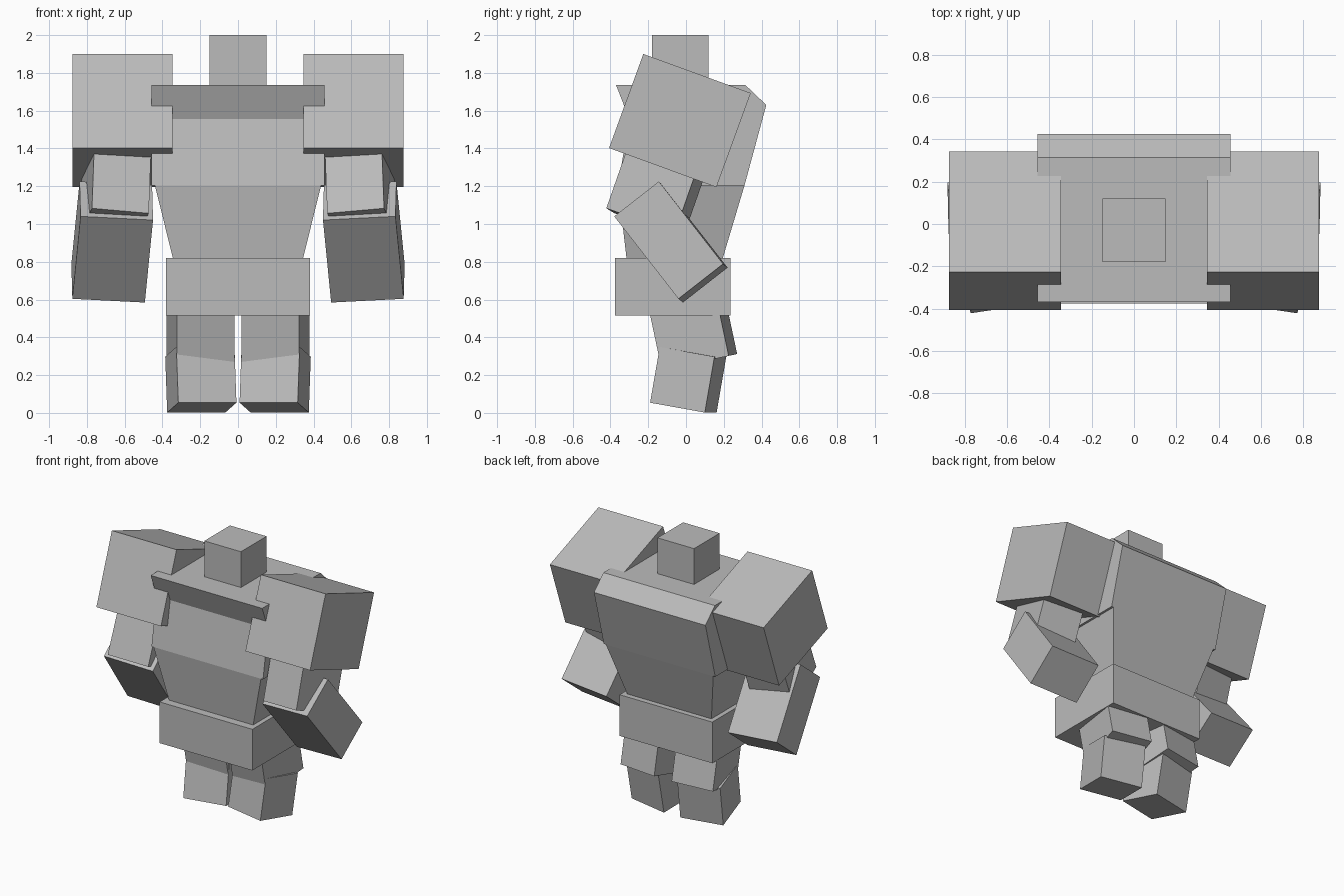
import bpy, bmesh, math
from mathutils import Matrix, Vector

cube = bpy.data.objects.get("Cube")
if cube:
    bpy.data.objects.remove(cube, do_unlink=True)

grey = bpy.data.materials.new("plain_grey")
grey.use_nodes = True
COLOUR = (0.5, 0.5, 0.5, 1)
grey.diffuse_color = COLOUR
grey.node_tree.nodes["Principled BSDF"].inputs["Base Color"].default_value = COLOUR


def finish(name, bm):
    bmesh.ops.recalc_face_normals(bm, faces=bm.faces)
    mesh = bpy.data.meshes.new(name)
    bm.to_mesh(mesh)
    bm.free()
    mesh.materials.append(grey)
    bpy.context.collection.objects.link(bpy.data.objects.new(name, mesh))


def block(name, lo, hi):
    """Upright box between two opposite corners."""
    lo, hi = Vector(lo), Vector(hi)
    bm = bmesh.new()
    bmesh.ops.create_cube(bm, size=1, matrix=Matrix.Translation((lo + hi) / 2)
                          @ Matrix.Diagonal((*(hi - lo), 1)))
    finish(name, bm)


def limb(name, size, turns, corner, at):
    """Tilted box with one local corner (signs) pinned at a point, on both sides."""
    rot = Matrix.Identity(4)
    for axis, deg in turns:
        rot = rot @ Matrix.Rotation(math.radians(deg), 4, axis)
    pin = Vector([c * s / 2 for c, s in zip(corner, size)])
    place = Matrix.Translation(at) @ rot @ Matrix.Translation(-pin) @ Matrix.Diagonal((*size, 1))
    for side, sign in (("left", 1), ("right", -1)):
        bm = bmesh.new()
        bmesh.ops.create_cube(bm, size=1, matrix=place)
        for v in bm.verts:
            v.co.x *= sign
        finish(f"{side}_{name}", bm)


def prism(name, profile, half_width):
    """Side profile (y, z) extruded across x."""
    bm = bmesh.new()
    face = bm.faces.new([bm.verts.new((-half_width, y, z)) for y, z in profile])
    new = bmesh.ops.extrude_face_region(bm, geom=[face])["geom"]
    bmesh.ops.translate(bm, vec=(2 * half_width, 0, 0),
                        verts=[v for v in new if isinstance(v, bmesh.types.BMVert)])
    finish(name, bm)


def taper(name, bottom, top):
    """Tapered block; each end is (half width, front y, back y, z)."""
    bm = bmesh.new()
    verts = [bm.verts.new((x, y, z)) for w, f, b, z in (bottom, top)
             for x in (-w, w) for y in (f, b)]
    bmesh.ops.convex_hull(bm, input=verts)
    bmesh.ops.dissolve_limit(bm, angle_limit=0.02, verts=bm.verts, edges=bm.edges)
    finish(name, bm)


# Trunk
block("head", (-0.15, -0.18, 1.7), (0.15, 0.12, 2.0))
prism("chest", [(-0.37, 1.735), (-0.30, 1.555), (-0.36, 1.205),
                (0.31, 1.205), (0.425, 1.63), (0.315, 1.735)], 0.457)
taper("abdomen", (0.345, -0.315, 0.195, 0.82), (0.44, -0.36, 0.31, 1.205))
block("hips", (-0.38, -0.375, 0.515), (0.38, 0.235, 0.82))

# Arms
limb("shoulder", (0.53, 0.605, 0.53), [("X", -20)], (1, -1, 1), (0.876, -0.226, 1.9))
limb("upper_arm", (0.305, 0.39, 0.45), [("X", -19), ("Z", -9.5), ("Y", -2)],
     (1, -1, -1), (0.773, -0.422, 1.083))
limb("forearm", (0.385, 0.30, 0.555), [("X", 38), ("Z", -1), ("Y", -4.5)],
     (1, -1, -1), (0.877, -0.04, 0.604))

# Legs
limb("thigh", (0.31, 0.366, 0.35), [("X", 12), ("Z", -8.5)], (1, 1, -1), (0.378, 0.226, 0.302))
limb("shin", (0.314, 0.30, 0.30), [("Z", -11.5), ("X", -10)], (1, -1, -1), (0.316, -0.19, 0.054))
